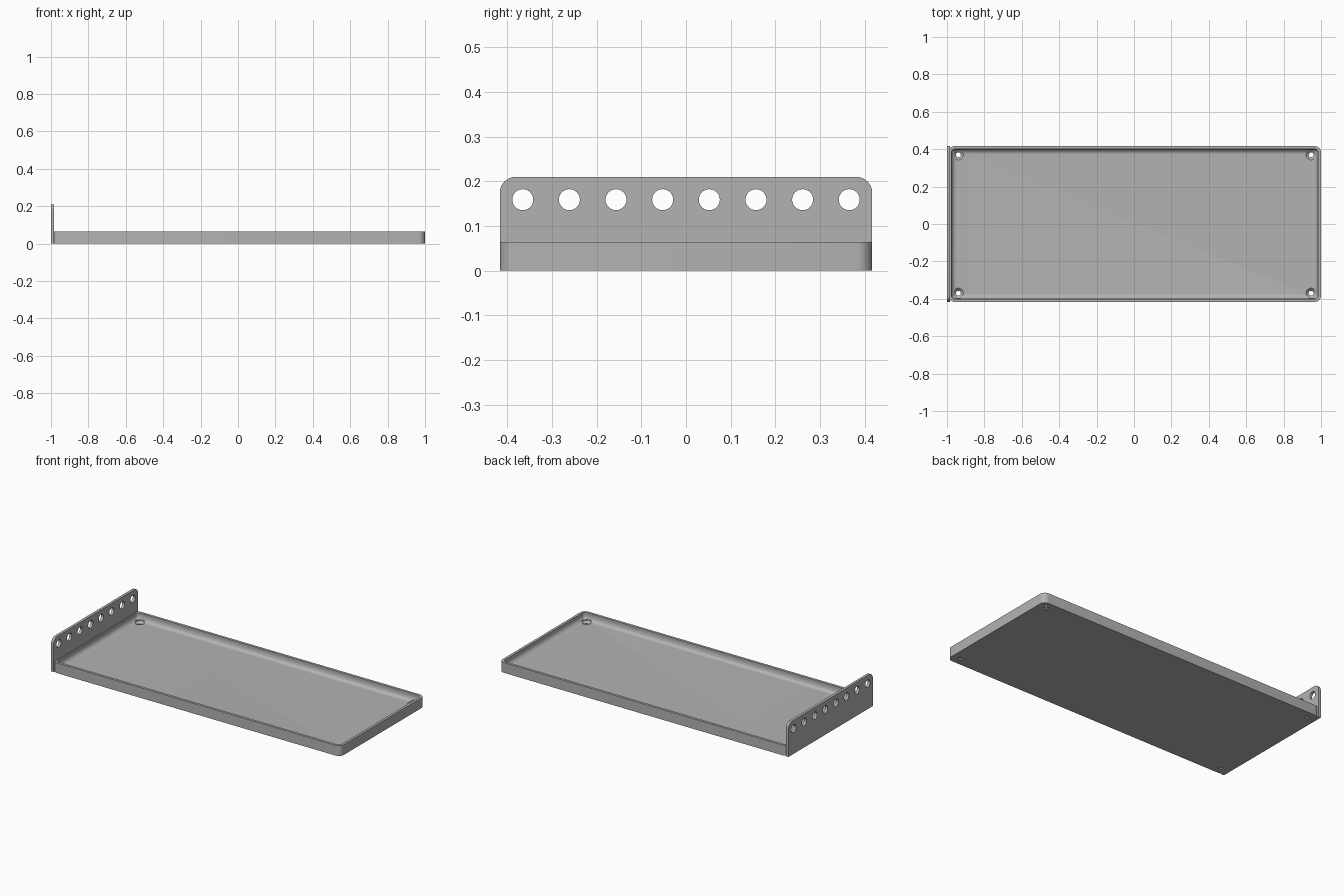
import bpy, bmesh, math
from mathutils import Matrix, Vector

if "Cube" in bpy.data.objects:
    bpy.data.objects.remove(bpy.data.objects["Cube"], do_unlink=True)

GREY = (0.45, 0.45, 0.45, 1.0)
grey = bpy.data.materials.new("plain_grey")
grey.use_nodes = True
grey.diffuse_color = GREY
grey.node_tree.nodes["Principled BSDF"].inputs["Base Color"].default_value = GREY

LEFT, RIGHT, HALF_Y = -0.992, 1.0, 0.417   # tray extents
RIM, FLOOR, WALL = 0.064, 0.02, 0.016
CORNER, FILLET = 0.035, 0.028
PLATE_T, PLATE_H = 0.017, 0.21


def make_object(name, bm):
    bmesh.ops.recalc_face_normals(bm, faces=bm.faces)
    mesh = bpy.data.meshes.new(name)
    bm.to_mesh(mesh)
    bm.free()
    mesh.materials.append(grey)
    obj = bpy.data.objects.new(name, mesh)
    bpy.context.collection.objects.link(obj)
    return obj


def activate(obj):
    bpy.ops.object.select_all(action="DESELECT")
    obj.select_set(True)
    bpy.context.view_layer.objects.active = obj


def loft(bm, rings):
    """Join rings of points into a closed skin, capped at both ends."""
    loops = [[bm.verts.new(p) for p in ring] for ring in rings]
    n = len(loops[0])
    for a, b in zip(loops, loops[1:]):
        for i in range(n):
            j = (i + 1) % n
            bm.faces.new((a[i], a[j], b[j], b[i]))
    bm.faces.new(loops[0][::-1])
    bm.faces.new(loops[-1])


def tray_ring(inset, z, steps=8):
    """Rounded rectangle, moved inward from the outer edge of the tray."""
    r = max(CORNER - inset, 0.006)
    cx, hx = (LEFT + RIGHT) / 2, (RIGHT - LEFT) / 2 - inset - r
    hy = HALF_Y - inset - r
    points = []
    for q, (sx, sy) in enumerate(((1, 1), (-1, 1), (-1, -1), (1, -1))):
        for i in range(steps + 1):
            a = (q + i / steps) * math.pi / 2
            points.append((cx + sx * hx + r * math.cos(a),
                           sy * hy + r * math.sin(a), z))
    return points


def circle(radius, z, n=32):
    return [(radius * math.cos(i * math.tau / n), radius * math.sin(i * math.tau / n), z)
            for i in range(n)]


def turned(bm, profile, matrix):
    """Add a turned solid given by (radius, height) pairs."""
    loft(bm, [[matrix @ Vector(p) for p in circle(r, z)] for r, z in profile])


def cut(obj, bm):
    cutter = make_object("hole_cutter", bm)
    cutter.hide_render = True
    mod = obj.modifiers.new("holes", "BOOLEAN")
    mod.operation, mod.solver, mod.object = "DIFFERENCE", "EXACT", cutter
    activate(obj)
    bpy.ops.object.modifier_apply(modifier=mod.name)
    bpy.data.objects.remove(cutter, do_unlink=True)
    bpy.ops.object.shade_smooth_by_angle(angle=math.radians(30))


# Tray: outer wall, rim, inner wall and a rounded cove down to the floor
rings = [tray_ring(0, 0), tray_ring(0, RIM), tray_ring(WALL, RIM)]
for i in range(9):
    a = i / 8 * math.pi / 2
    rings.append(tray_ring(WALL + FILLET * (1 - math.cos(a)),
                           FLOOR + FILLET * (1 - math.sin(a))))
bm = bmesh.new()
loft(bm, rings)
tray = make_object("tray", bm)

# Countersunk screw holes in the four corners
bm = bmesh.new()
for x in (-0.939, 0.947):
    for y in (-0.37, 0.37):
        turned(bm, ((0.013, -0.02), (0.013, 0.007), (0.027, FLOOR), (0.027, 0.055)),
               Matrix.Translation((x, y, 0)))
cut(tray, bm)

# Upright end plate with rounded top corners
outline = [(-HALF_Y, 0), (HALF_Y, 0)]
for side in (0, 1):
    for i in range(9):
        a = (side + i / 8) * math.pi / 2
        outline.append(((1 - 2 * side) * (HALF_Y - CORNER) + CORNER * math.cos(a),
                        PLATE_H - CORNER + CORNER * math.sin(a)))
bm = bmesh.new()
loft(bm, [[(x, y, z) for y, z in outline] for x in (-1, -1 + PLATE_T)])
plate = make_object("end_plate", bm)

# Row of eight round holes along the plate
bm = bmesh.new()
for i in range(8):
    place = Matrix.Translation((-1, (i - 3.5) * 0.1045, 0.159))
    turned(bm, ((0.0235, -0.05), (0.0235, 0.05)),
           place @ Matrix.Rotation(math.pi / 2, 4, "Y"))
cut(plate, bm)
